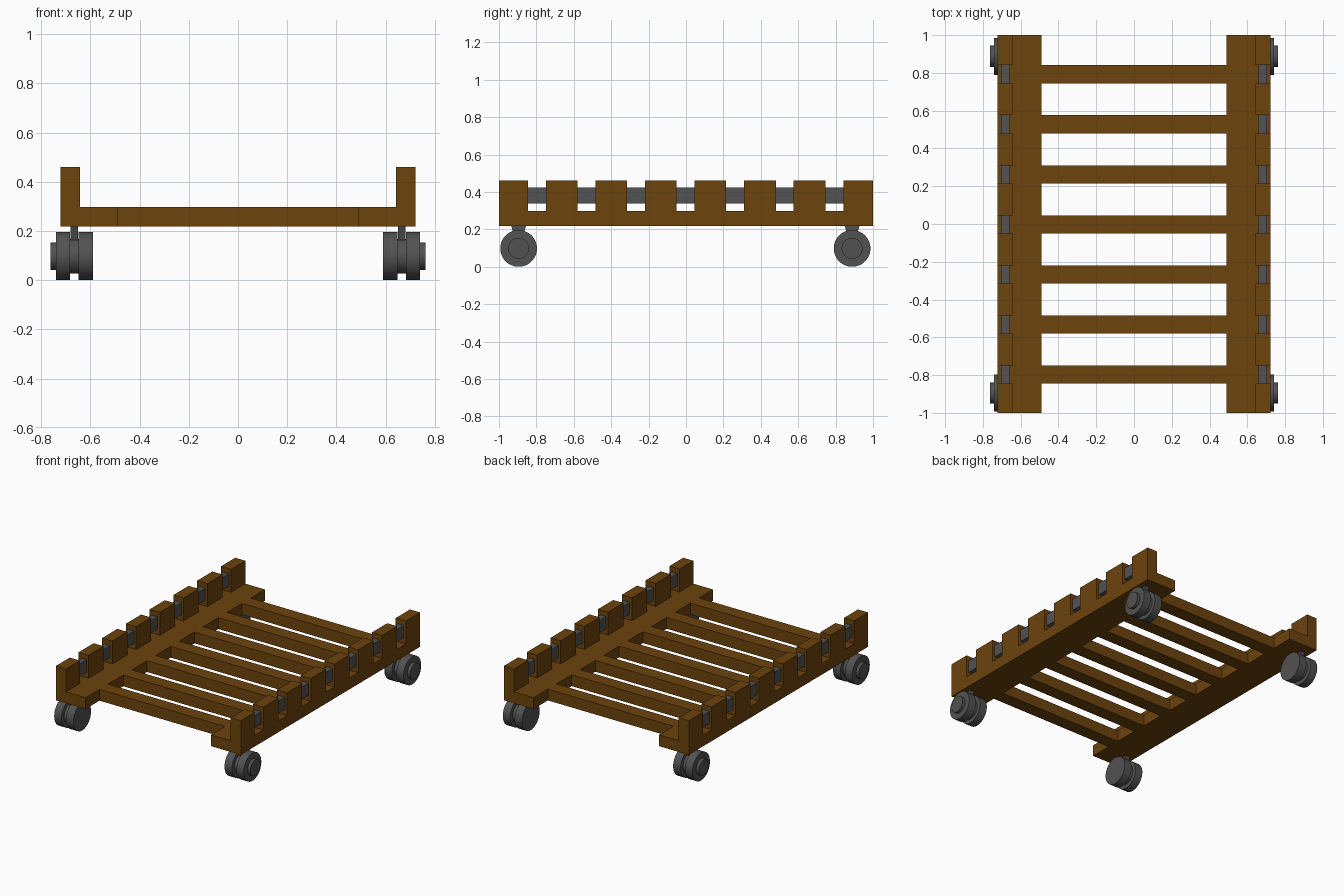
import bpy, bmesh, math
from mathutils import Matrix, Vector

if "Cube" in bpy.data.objects:
    bpy.data.objects.remove(bpy.data.objects["Cube"])


def material(name, rgb):
    m = bpy.data.materials.new(name)
    m.diffuse_color = (*rgb, 1)
    m.use_nodes = True
    m.node_tree.nodes["Principled BSDF"].inputs["Base Color"].default_value = m.diffuse_color
    return m


WOOD = material("brown_wood", (0.15, 0.056, 0.004))
GREY = material("dark_grey", (0.085, 0.085, 0.085))


def add_object(name, bm, mat, mirror=False):
    bmesh.ops.recalc_face_normals(bm, faces=bm.faces)
    me = bpy.data.meshes.new(name)
    bm.to_mesh(me)
    bm.free()
    if mat:
        me.materials.append(mat)
    ob = bpy.data.objects.new(name, me)
    bpy.context.collection.objects.link(ob)
    if mirror:
        ob.modifiers.new("Mirror", 'MIRROR')
    return ob


def box(bm, lo, hi):
    lo, hi = Vector(lo), Vector(hi)
    size = hi - lo
    bmesh.ops.create_cube(bm, size=1, matrix=Matrix.Translation((lo + hi) / 2)
                          @ Matrix.Diagonal((*size, 1)))


def extrude(bm, points, offset):
    face = bm.faces.new([bm.verts.new(p) for p in points])
    res = bmesh.ops.extrude_face_region(bm, geom=[face])
    verts = [v for v in res["geom"] if isinstance(v, bmesh.types.BMVert)]
    bmesh.ops.translate(bm, verts=verts, vec=offset)


GAPS = [i * 0.265 - 0.002 for i in range(-3, 4)]
HALF = 0.048

# Notch cutters for the raised edges
bm = bmesh.new()
for y in GAPS:
    box(bm, (0.60, y - HALF, 0.298), (0.80, y + HALF, 0.60))
cutter = add_object("notch_cutter", bm, None)
cutter.hide_render = True
cutter.hide_viewport = False

# L-shaped side rails with notched raised edge
bm = bmesh.new()
section = [(0.49, 0.218), (0.722, 0.218), (0.722, 0.46),
           (0.643, 0.46), (0.643, 0.298), (0.49, 0.298)]
extrude(bm, [(x, -1, z) for x, z in section], (0, 2, 0))
rail = add_object("side_rail", bm, WOOD)
cut = rail.modifiers.new("Notches", 'BOOLEAN')
cut.operation = 'DIFFERENCE'
cut.solver = 'EXACT'
cut.object = cutter
bpy.context.view_layer.objects.active = rail
bpy.ops.object.modifier_apply(modifier=cut.name)
bpy.data.objects.remove(cutter)
rail.modifiers.new("Mirror", 'MIRROR')

# Cross slats of the deck
for y in GAPS:
    bm = bmesh.new()
    box(bm, (-0.49, y - HALF, 0.218), (0.49, y + HALF, 0.298))
    add_object("cross_slat", bm, WOOD)

# Grey bars running through the posts, visible in the notches
bm = bmesh.new()
box(bm, (0.66, -0.92, 0.338), (0.705, 0.92, 0.424))
add_object("side_bar", bm, GREY, mirror=True)

# Twin-wheel casters: turned outline (x, radius) around the axle
outline = [(0.59, 0), (0.59, 0.098), (0.648, 0.098), (0.648, 0.07), (0.683, 0.07),
           (0.683, 0.098), (0.74, 0.098), (0.74, 0.056), (0.762, 0.056), (0.762, 0)]
for label, y in (("front", -0.895), ("back", 0.888)):
    bm = bmesh.new()
    verts = [bm.verts.new((x, y, 0.098 + r)) for x, r in outline]
    edges = [bm.edges.new(pair) for pair in zip(verts, verts[1:])]
    bmesh.ops.spin(bm, geom=verts + edges, cent=(0, y, 0.098), axis=(1, 0, 0),
                   angle=math.tau, steps=48, use_duplicate=False)
    bmesh.ops.remove_doubles(bm, verts=bm.verts, dist=1e-4)
    wheel = add_object(label + "_caster_wheel", bm, GREY, mirror=True)
    bpy.ops.object.select_all(action='DESELECT')
    bpy.context.view_layer.objects.active = wheel
    wheel.select_set(True)
    bpy.ops.object.shade_smooth_by_angle(angle=math.radians(30))

    # Tapered stem joining the caster to the rail
    bm = bmesh.new()
    stem = [(-0.04, 0.22), (0.04, 0.22), (0.022, 0.16), (-0.022, 0.16)]
    extrude(bm, [(0.65, y + dy, z) for dy, z in stem], (0.031, 0, 0))
    add_object(label + "_caster_stem", bm, GREY, mirror=True)
